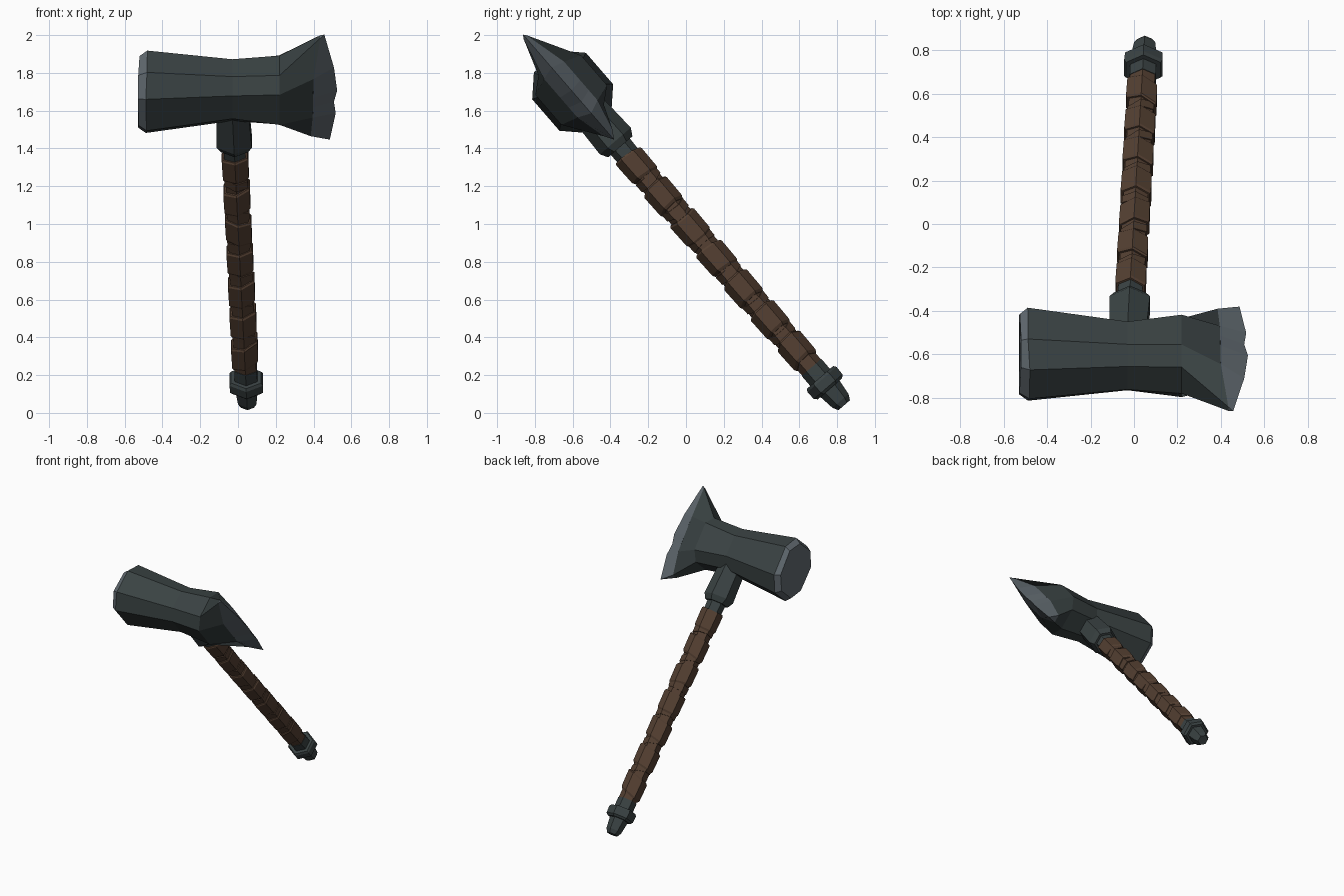
import bpy, bmesh, math, random

if "Cube" in bpy.data.objects:
    bpy.data.objects.remove(bpy.data.objects["Cube"])
random.seed(4)


def material(name, rgb):
    m = bpy.data.materials.new(name)
    m.diffuse_color = (*rgb, 1)
    m.use_nodes = True
    m.node_tree.nodes["Principled BSDF"].inputs["Base Color"].default_value = m.diffuse_color
    return m


DARK = material("dark_iron", (0.042, 0.055, 0.056))
STEEL = material("worn_steel", (0.118, 0.142, 0.160))
LEATHER = material("brown_leather", (0.088, 0.050, 0.031))


def place(x, u, w):
    # head frame: x along the head, u up the handle, w across, to world
    return (x, -0.6 - 0.655 * u + 0.756 * w, 1.70 + 0.756 * u + 0.655 * w)


def loft(name, rings, mats, rule=None, caps=True):
    bm = bmesh.new()
    vs = [[bm.verts.new(place(*p)) for p in r] for r in rings]
    n = len(rings[0])
    for i, (a, b) in enumerate(zip(vs, vs[1:])):
        for j in range(n):
            k = (j + 1) % n
            f = bm.faces.new((a[j], a[k], b[k], b[j]))
            f.material_index = rule(i) if rule else 0
    if caps:
        f = bm.faces.new(vs[0])
        f.material_index = rule(0) if rule else 0
        bm.faces.new(vs[-1])
    bmesh.ops.recalc_face_normals(bm, faces=bm.faces)
    me = bpy.data.meshes.new(name)
    bm.to_mesh(me)
    bm.free()
    for m in mats:
        me.materials.append(m)
    ob = bpy.data.objects.new(name, me)
    bpy.context.collection.objects.link(ob)
    return ob


def octagon(x, a, b, c, d, du=0.0, jit=0.0):
    # corners (+-a, +-b) and (+-c, +-d) in u, w
    pts = [(a, -b), (c, -d), (-c, -d), (-a, -b), (-a, b), (-c, d), (c, d), (a, b)]
    return [(x + random.uniform(-jit, jit), u + du, w) for u, w in pts]


# head: hammer face, bevel, waist, then flare to the blade
front = [(0.435, 0.385, 0.012), (0.40, 0.15, 0.07), (0.395, -0.12, 0.07), (0.385, -0.285, 0.03)]
blade_ring = [(x, u, -w) for x, u, w in front] + front[::-1]
loft("axe_head", [
    octagon(-0.525, 0.183, 0.078, 0.092, 0.165, 0, 0.006),
    octagon(-0.485, 0.212, 0.088, 0.11, 0.188, 0, 0.006),
    octagon(-0.03, 0.155, 0.07, 0.08, 0.14, 0.012),
    octagon(0.22, 0.172, 0.08, 0.105, 0.16, 0.012),
    blade_ring], [DARK, STEEL], lambda i: 1 if i == 0 else 0)

# sharpened cutting edge with a small chip
inner = [front[0], front[1], (0.398, 0.02, 0.07), (0.397, -0.05, 0.07), front[2], front[3]]
edge = [(0.457, 0.40), (0.508, 0.17), (0.525, 0.01), (0.508, -0.07), (0.517, -0.15), (0.486, -0.335)]
loft("blade_edge", [[(x, u, -w), (ex, eu, 0), (x, u, w)]
                    for (x, u, w), (ex, eu) in zip(inner, edge)], [STEEL])


def hexagon(s, r, tilt=0.0, chevron=0.0):
    # six-sided ring round the handle at distance s below the head centre
    cx = -0.02 + (s - 0.35) * 0.038
    out = []
    for k in range(6):
        a = k * math.pi / 3
        x, w = r * math.sin(a), r * math.cos(a)
        out.append((cx + x, -s - tilt * x - chevron * w, w))
    return out


def rod(name, profile, mat, tilt=0.0, chevron=0.0):
    return loft(name, [hexagon(s, r, tilt, chevron) for s, r in profile], [mat])


# iron collar and neck under the head
rod("collar", [(0.05, 0.095), (0.345, 0.108), (0.385, 0.085)], DARK)
rod("collar_neck", [(0.36, 0.068), (0.46, 0.064)], DARK)

# leather grip: core and overlapping wraps
rod("grip_core", [(0.43, 0.064), (1.2, 0.066), (1.95, 0.066)], LEATHER)
for i in range(7):
    s = 0.445 + 0.216 * i
    t = random.uniform(-0.45, -0.1) * (-1 if i == 2 else 1)
    c = random.uniform(-0.15, 0.15)
    rod(f"grip_wrap_{i + 1}", [(s, 0.074), (s + 0.01, 0.081), (s + 0.135, 0.079), (s + 0.15, 0.07)],
        LEATHER, t, c)
    if i < 6:
        rod(f"grip_under_wrap_{i + 1}", [(s + 0.14, 0.072), (s + 0.19, 0.071)], LEATHER, -t, -c)

# iron pommel
rod("pommel_neck", [(1.93, 0.069), (2.02, 0.069)], DARK)
rod("pommel_flange", [(2.0, 0.092), (2.015, 0.102), (2.065, 0.1), (2.08, 0.085)], DARK)
rod("pommel_tip", [(2.07, 0.068), (2.165, 0.056), (2.195, 0.04)], DARK)
